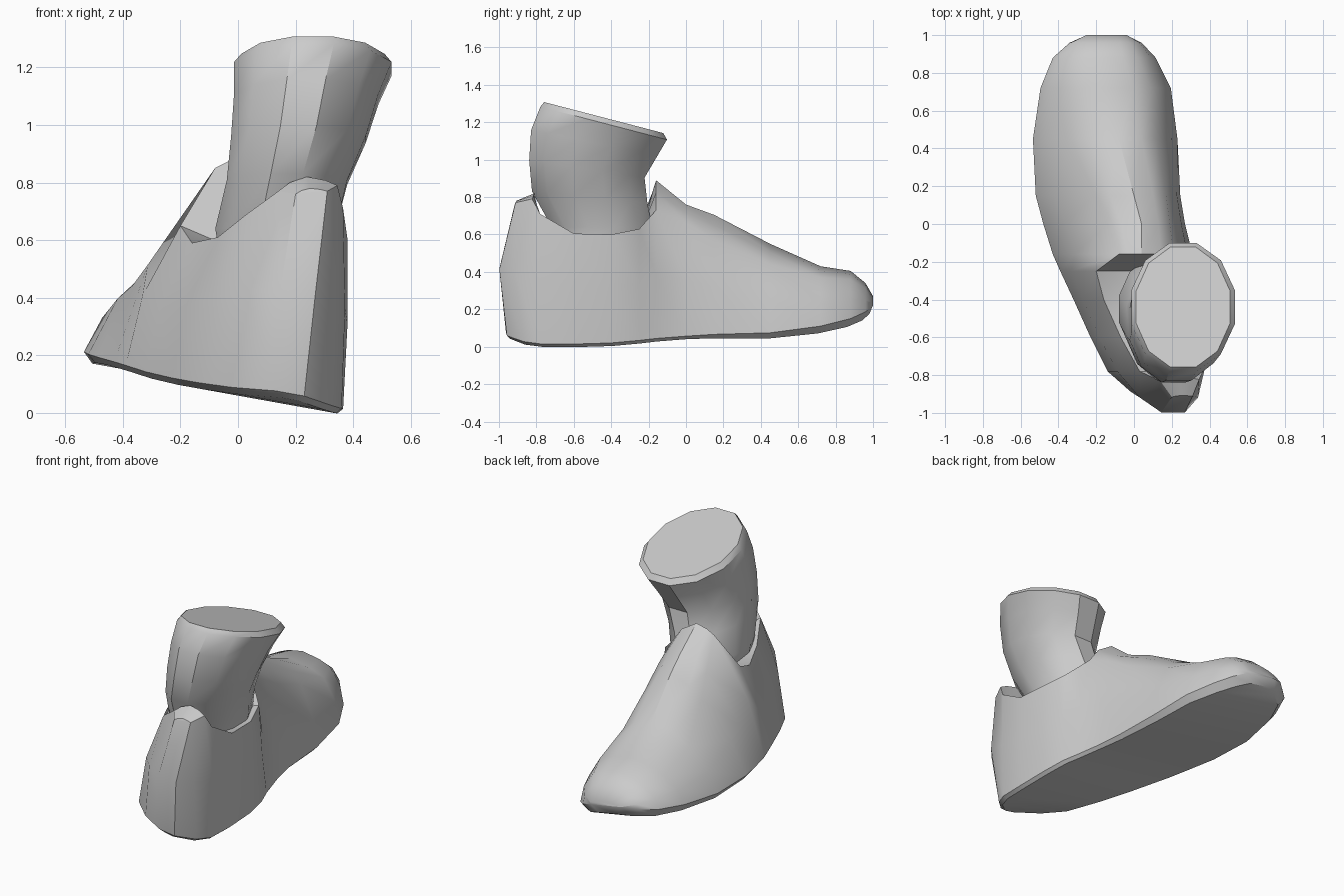
import bpy
import bmesh
from math import sin, cos, pi, radians
from mathutils import Vector

cube = bpy.data.objects.get("Cube")
if cube:
    bpy.data.objects.remove(cube, do_unlink=True)

grey = bpy.data.materials.new("light_grey")
grey.use_nodes = True
grey.diffuse_color = (0.6, 0.6, 0.6, 1)
grey.node_tree.nodes["Principled BSDF"].inputs["Base Color"].default_value = (0.6, 0.6, 0.6, 1)


def loft(name, sections, crease):
    """Skin closed sections in order and cap both ends with cross strips."""
    bm = bmesh.new()
    loops = [[bm.verts.new(point) for point in section] for section in sections]
    count = len(loops[0])
    for first, second in zip(loops, loops[1:]):
        for i in range(count):
            j = (i + 1) % count
            bm.faces.new((first[i], first[j], second[j], second[i]))
    for loop in (loops[0], loops[-1]):
        for i in range((count - 1) // 2):
            corners = [loop[i], loop[i + 1], loop[-2 - i], loop[-1 - i]]
            bm.faces.new(list(dict.fromkeys(corners)))
    bmesh.ops.recalc_face_normals(bm, faces=bm.faces)
    mesh = bpy.data.meshes.new(name)
    bm.to_mesh(mesh)
    bm.free()
    mesh.materials.append(grey)
    obj = bpy.data.objects.new(name, mesh)
    bpy.context.collection.objects.link(obj)
    bpy.ops.object.select_all(action="DESELECT")
    obj.select_set(True)
    bpy.context.view_layer.objects.active = obj
    bpy.ops.object.shade_smooth_by_angle(angle=radians(crease))


def half_section(y, base, edge_x, shoulder, centre, inward):
    """Points from the sole up one side to the shoulder and towards the centre."""
    def ground(x):
        return base - 0.18 * x

    toe = max(0, y)
    sole_x = edge_x + inward * (0.02 + 0.02 * toe)
    edge = Vector((edge_x, y, ground(edge_x) + 0.02 + 0.035 * toe))
    side = edge.lerp(shoulder, 0.5)
    side.x = edge.x + (shoulder.x - edge.x) * 0.36 - inward * 0.01
    inner = shoulder.lerp(centre, 0.6)
    inner.x = shoulder.x + (centre.x - shoulder.x) * 0.4
    return [Vector((sole_x, y * 0.98, ground(sole_x))), edge, side, shoulder, inner]


# Shoe stations, heel to toe: y, sole height, left and right sole edges,
# left shoulder x/z, right shoulder x/z, centre x/z (low inside the collar)
stations = [
    (-1.0, .08, .13, .23, .2, .76, .31, .77, .25, .78),
    (-.92, .065, -.02, .32, .14, .77, .345, .79, .24, .82),
    (-.78, .06, -.14, .36, .03, .69, .365, .71, .20, .6),
    (-.6, .06, -.23, .365, -.07, .61, .38, .605, .17, .57),
    (-.4, .065, -.32, .36, -.16, .59, .37, .6, .13, .57),
    (-.25, .075, -.39, .34, -.2, .65, .32, .63, .08, .57),
    (-.16, .08, -.43, .31, -.08, .85, .21, .73, .04, .89),
    (0, .085, -.48, .27, -.14, .69, .19, .66, .04, .76),
    (.15, .085, -.52, .245, -.21, .59, .17, .57, 0, .705),
    (.45, .08, -.535, .23, -.33, .45, .12, .44, -.08, .55),
    (.72, .1, -.495, .195, -.35, .38, .09, .37, -.15, .43),
    (.88, .12, -.43, .115, -.33, .36, .02, .36, -.17, .405),
    (.96, .14, -.34, .04, -.29, .31, -.02, .31, -.16, .34),
    (1.0, .16, -.25, -.04, -.23, .26, -.06, .25, -.15, .27),
]
sections = []
for y, base, xl, xr, sl, zl, sr, zr, cx, cz in stations:
    centre = Vector((cx, y, cz))
    left = half_section(y, base, xl, Vector((sl, y, zl)), centre, 1)
    right = half_section(y, base, xr, Vector((sr, y, zr)), centre, -1)
    section = left + [centre] + right[::-1]
    # The back of the heel is fullest at mid height
    if y < -0.9:
        for point in section:
            point.y += 0.5 * (point.z - 0.35) ** 2
        section[0].y = section[-1].y = y + 0.06
    sections.append(section)
loft("shoe", sections, 34)

# Leg rings, bottom to top: centre x/y/z, radii x/y, slope of the ring along y
rings = [
    (.13, -.45, .58, .2, .26, 0),
    (.13, -.45, .64, .21, .27, 0),
    (.17, -.515, .8, .21, .31, -.1),
    (.21, -.53, .95, .235, .31, -.15),
    (.237, -.49, 1.09, .252, .34, -.2),
    (.26, -.44, 1.195, .275, .34, -.26),
    (.26, -.44, 1.225, .25, .32, -.26),
]
sides = 12
leg_sections = []
for cx, cy, z, rx, ry, slope in rings:
    ring = []
    for i in range(sides):
        angle = 2 * pi * (i + 0.5) / sides
        dx, dy = 1.03 * rx * cos(angle), 1.03 * ry * sin(angle)
        ring.append(Vector((cx + dx, cy + dy, z + slope * dy)))
    leg_sections.append(ring)
loft("leg", leg_sections, 34)
